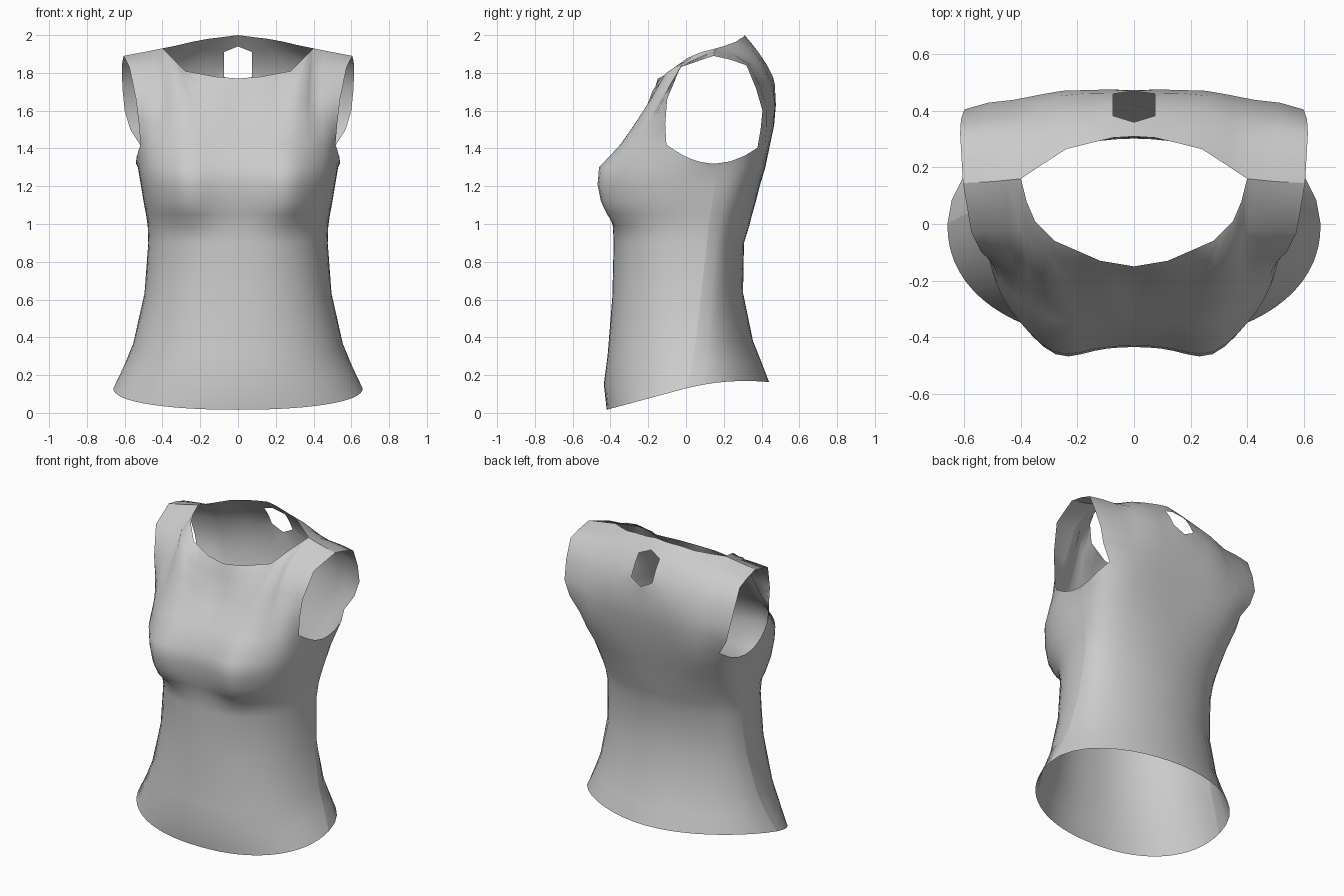
import bpy, bmesh, math
from mathutils import Vector

if "Cube" in bpy.data.objects:
    bpy.data.objects.remove(bpy.data.objects["Cube"])

NF, NB = 20, 10          # columns from front centre to side seam, side seam to back centre
CF, CB = 14, 7           # columns belonging to the front and back panels above the armpit

# Body rings: height, half width, front y, seam y, back y, front/back roundness, hem tilt, bust
RINGS = [
    (0.13, 0.66, -0.42, 0.00, 0.44, 2.2, 1.9, 1.0, 0),
    (0.24, 0.605, -0.435, 0.03, 0.40, 2.2, 1.9, 0.75, 0),
    (0.36, 0.555, -0.415, 0.05, 0.355, 2.25, 1.9, 0.5, 0),
    (0.63, 0.495, -0.39, 0.08, 0.302, 2.3, 1.9, 0.15, 0),
    (0.90, 0.475, -0.383, 0.11, 0.307, 2.4, 2.0, 0, 0),
    (0.99, 0.478, -0.387, 0.12, 0.335, 2.5, 2.1, 0, 0.01),
    (1.05, 0.487, -0.405, 0.13, 0.35, 2.8, 2.2, 0, 0.04),
    (1.12, 0.50, -0.425, 0.14, 0.37, 3.0, 2.4, 0, 0.05),
    (1.21, 0.515, -0.435, 0.15, 0.393, 3.1, 2.8, 0, 0.055),
    (1.30, 0.53, -0.43, 0.16, 0.42, 3.1, 3.6, 0, 0.05),
    (1.42, 0.54, -0.345, 0.16, 0.445, 3.1, 5.0, 0, 0.015),
]


def quarter(w, depth, p, n):
    """Superellipse quarter from the centre line to the side, evenly spaced."""
    pts = []
    for i in range(201):
        a = math.pi / 2 * i / 200
        pts.append(Vector((w * math.sin(a) ** (2 / p), depth * max(math.cos(a), 0) ** (2 / p))))
    pts[-1].y = 0
    run = [0]
    for a, b in zip(pts, pts[1:]):
        run.append(run[-1] + (b - a).length)
    out, k = [], 0
    for i in range(n + 1):
        d = run[-1] * i / n
        while k < 199 and run[k + 1] < d:
            k += 1
        f = (d - run[k]) / (run[k + 1] - run[k])
        out.append(pts[k].lerp(pts[k + 1], min(f, 1)))
    return out


def ring(z, w, yf, ys, yb, pf, pb, tilt, bust, top=False):
    front = [(q.x, ys - q.y) for q in quarter(w, ys - yf, pf, NF)]
    back = [(q.x, ys + q.y) for q in quarter(w, yb - ys, pb, NB)][::-1]
    out = []
    for i, (x, y) in enumerate(front + back[1:]):
        h = z + tilt * (0.27 * y if y < 0 else 0.25 * y - 0.4 * y * y)
        if i < NF:
            y -= bust * math.exp(-((x - 0.27) / 0.12) ** 2)
        if top:              # the last ring dips to form the underarm curve
            h -= 0.1 * max(0, 1 - ((y - 0.15) / 0.25) ** 2)
        out.append(Vector((x, y, h)))
    return out


def along(pts, t):
    f = t * (len(pts) - 1)
    k = min(int(f), len(pts) - 2)
    return pts[k].lerp(pts[k + 1], f - k)


def panel(bottom, top, centre, edge, cols, rows):
    """Patch blended between its four border lines."""
    grid = []
    for j in range(rows + 1):
        v, line = j / rows, []
        for i in range(cols + 1):
            u = i / cols
            ruled = along(bottom, u).lerp(along(top, u), v) + along(centre, v).lerp(along(edge, v), u)
            corner = bottom[0].lerp(bottom[-1], u).lerp(top[0].lerp(top[-1], u), v)
            line.append(ruled - corner)
        grid.append(line)
    return grid


def vecs(*pts):
    return [Vector(p) for p in pts]


body = [ring(*r, top=(r is RINGS[-1])) for r in RINGS]
front_base = body[-1][:CF + 1]
back_base = body[-1][::-1][:CB + 1]

# Neckline and shoulder seam
neck_front = vecs((0, -.15, 1.77), (.12, -.13, 1.78), (.28, -.06, 1.81), (.35, .01, 1.88),
                  (.38, .08, 1.91), (.40, .16, 1.93), (.5, .15, 1.91), (.605, .145, 1.89))
neck_back = vecs((0, .31, 2.0), (.075, .305, 1.99), (.16, .285, 1.98), (.24, .265, 1.965),
                 (.325, .21, 1.945), (.40, .16, 1.93), (.5, .15, 1.91), (.605, .145, 1.89))
# Centre lines and armhole edges
front_mid = [front_base[0]] + vecs((0, -.27, 1.51), (0, -.2, 1.6), (0, -.172, 1.69), (0, -.15, 1.77))
front_arm = [front_base[-1]] + vecs((.525, -.11, 1.53), (.54, -.1, 1.66), (.575, -.03, 1.83), (.605, .145, 1.89))
back_mid = [back_base[0]] + vecs((0, .465, 1.52), (0, .473, 1.63), (0, .47, 1.74),
                                 (0, .42, 1.84), (0, .36, 1.94), (0, .31, 2.0))
back_arm = [back_base[-1]] + vecs((.57, .395, 1.5), (.60, .405, 1.6), (.612, .37, 1.72),
                                  (.615, .32, 1.84), (.61, .235, 1.87), (.605, .145, 1.89))
front = panel(front_base, neck_front, front_mid, front_arm, CF, 4)
back = panel(back_base, neck_back, back_mid, back_arm, CB, 6)
# Six-sided opening below the back neckline
back[3][1] = Vector((.075, .46, 1.78))
back[4][1] = Vector((.075, .427, 1.845))
back[5][1] = Vector((.075, .383, 1.91))

bm = bmesh.new()


def add_grid(grid, flip=False, skip=()):
    vs = [[bm.verts.new(p) for p in row] for row in grid]
    for j in range(len(vs) - 1):
        for i in range(len(vs[0]) - 1):
            if (j, i) in skip:
                continue
            f = [vs[j][i], vs[j][i + 1], vs[j + 1][i + 1], vs[j + 1][i]]
            bm.faces.new(f[::-1] if flip else f)
    return vs


torso = add_grid(body)
add_grid(front)
add_grid(back, flip=True, skip={(3, 0), (4, 0)})
# Crisp side seam
for a, b in zip(torso, torso[1:]):
    bm.edges.get((a[NF], b[NF])).smooth = False
for f in bm.faces:
    f.smooth = True
bmesh.ops.remove_doubles(bm, verts=bm.verts[:], dist=0.0005)
loose = [v for v in bm.verts if not v.link_faces]
bmesh.ops.delete(bm, geom=loose, context='VERTS')

mesh = bpy.data.meshes.new("sleeveless_top")
bm.to_mesh(mesh)
bm.free()
top = bpy.data.objects.new("sleeveless_top", mesh)
bpy.context.collection.objects.link(top)
mirror = top.modifiers.new("mirror", 'MIRROR')
mirror.use_clip = True
mirror.merge_threshold = 0.001

grey = bpy.data.materials.new("grey_cloth")
grey.diffuse_color = (0.6, 0.6, 0.6, 1)
grey.use_nodes = True
grey.node_tree.nodes["Principled BSDF"].inputs["Base Color"].default_value = grey.diffuse_color
mesh.materials.append(grey)
